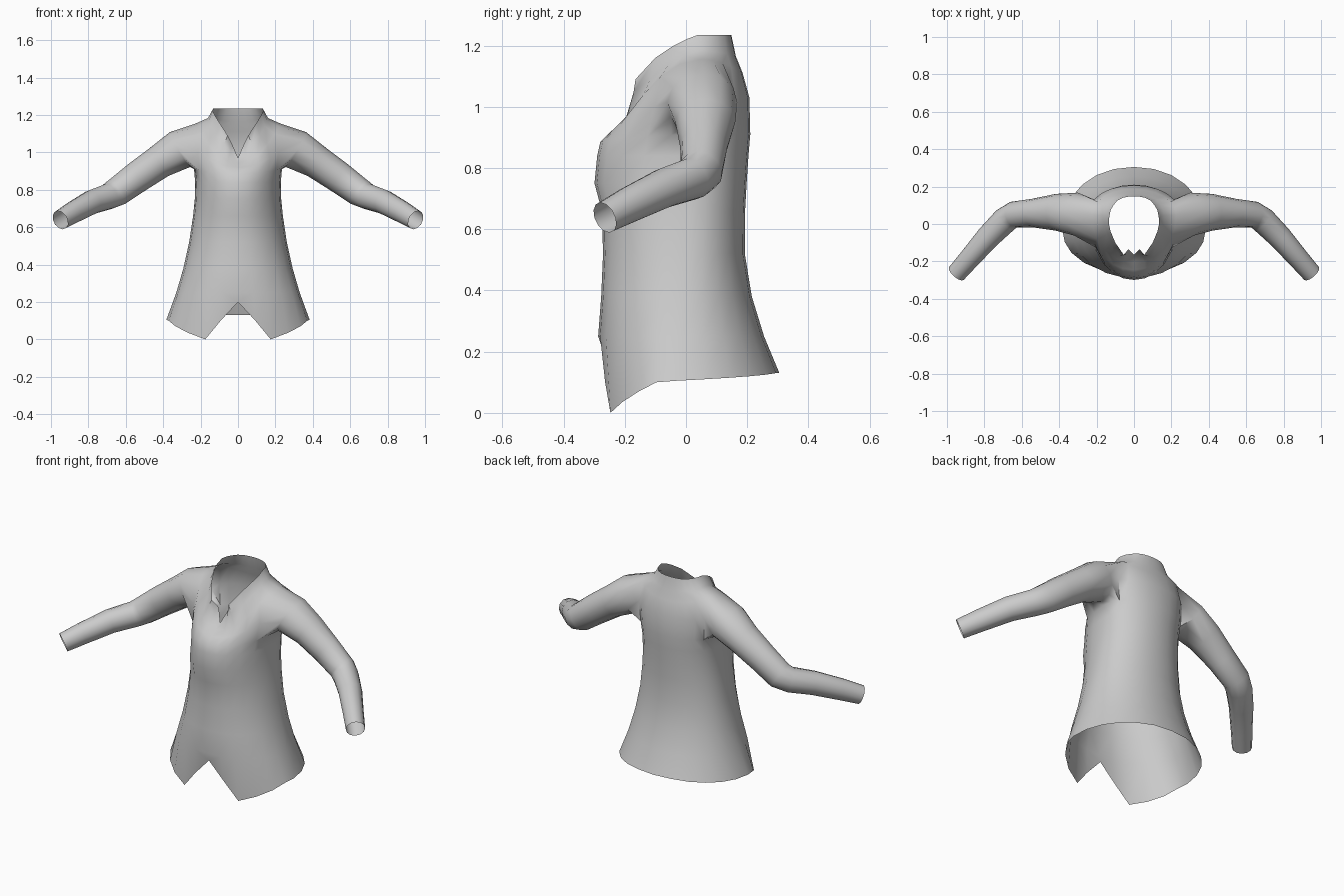
import bpy
import bmesh
from math import sin, cos, radians, pi
from mathutils import Vector

old = bpy.data.objects.get("Cube")
if old:
    bpy.data.objects.remove(old, do_unlink=True)

# One plain cloth colour
cloth = bpy.data.materials.new("grey cloth")
cloth.use_nodes = True
grey = (0.6, 0.6, 0.6, 1)
cloth.diffuse_color = grey
cloth.node_tree.nodes["Principled BSDF"].inputs["Base Color"].default_value = grey

# Column angles of the left half, from centre front round to centre back
ANGLES = [radians(a) for a in (0, 13, 26, 43, 60, 75, 90, 105, 120, 135, 150, 165, 180)]
HEM = (.2, .1, 0, .035, .07, .1, .105, .11, .115, .12, .125, .13, .13)


def power(value, exponent):
    return abs(value) ** exponent * (1 if value >= 0 else -1)


def torso_ring(width, middle, front, back, z_front, z_side, z_back):
    """Half ring of points; height blends from the side to front and back."""
    ring = []
    for a in ANGLES:
        c = power(cos(a), .95)
        end_y, end_z = (front, z_front) if c > 0 else (back, z_back)
        ring.append(Vector((width * power(sin(a), .95),
                            middle + (end_y - middle) * abs(c),
                            z_side + (end_z - z_side) * c * c)))
    return ring


# Body rings from hem to shoulder
rings = [torso_ring(.383, -.03, -.27, .305, 0, 0, 0)]
for point, z in zip(rings[0], HEM):
    point.z = z
for width, middle, front, back, z in (
        (.33, -.02, -.287, .255, .25), (.292, -.01, -.277, .215, .38),
        (.261, 0, -.271, .192, .52), (.24, .01, -.275, .193, .66),
        (.231, .02, -.299, .198, .75), (.229, .03, -.29, .204, .84)):
    rings.append(torso_ring(width, middle, front, back, z, z, z))
rings.append(torso_ring(.235, .04, -.28, .21, .885, .91, .91))
rings.append(torso_ring(.245, .05, -.245, .207, .92, 1.03, 1.03))
rings.append(torso_ring(.225, .05, -.205, .185, .945, 1.155, 1.11))

# Open collar with a notched front, and the neck base below it
collar = [Vector(p) for p in (
    (0, -.165, .97), (.03, -.135, 1.04), (.055, -.165, 1.09), (.1, -.1, 1.16),
    (.125, -.04, 1.2), (.134, 0, 1.22), (.132, .04, 1.235), (.125, .075, 1.235),
    (.11, .1, 1.235), (.09, .125, 1.235), (.06, .14, 1.235), (.03, .146, 1.235),
    (0, .148, 1.235))]
base = [c.lerp(s, .4) for c, s in zip(collar, rings[-1])]
for p in base[3:]:
    p.x *= .95
    p.z -= .02
rings += [base, collar]

bm = bmesh.new()
grid = [[bm.verts.new(p) for p in ring] for ring in rings]

# Body faces, leaving the armhole open
LOW, MID, HIGH = 7, 8, 9
FRONT, SIDE, BACK = 4, 6, 8
for r in range(len(grid) - 1):
    for c in range(len(ANGLES) - 1):
        if LOW <= r < HIGH and FRONT <= c < BACK:
            continue
        bm.faces.new((grid[r][c], grid[r][c + 1], grid[r + 1][c + 1], grid[r + 1][c]))

# Armhole loop: bottom, front, top, back
loop = [grid[LOW][c] for c in range(SIDE, FRONT - 1, -1)]
loop += [grid[MID][FRONT]]
loop += [grid[HIGH][c] for c in range(FRONT, BACK + 1)]
loop += [grid[MID][BACK]]
loop += [grid[LOW][c] for c in range(BACK, SIDE, -1)]

# Sleeve grown from the armhole along a bent arm: centre, depth and height radius
path = [((.31, .053, 1.015), .115, .108), ((.42, .063, .95), .098, .09),
        ((.54, .058, .867), .077, .084), ((.645, .05, .79), .07, .078),
        ((.69, .02, .765), .07, .07), ((.78, -.07, .735), .064, .066),
        ((.88, -.185, .68), .056, .06), ((.95, -.265, .638), .052, .053)]
centres = [Vector(p[0]) for p in path]
for i, (_, depth, height) in enumerate(path):
    along = (centres[min(i + 1, len(path) - 1)] - centres[max(i - 1, 0)]).normalized()
    ahead = along.cross(Vector((0, 0, 1))).normalized()
    up = ahead.cross(along)
    ring = []
    for j in range(len(loop)):
        a = 2 * pi * j / len(loop)
        ring.append(bm.verts.new(centres[i] + ahead * depth * sin(a) - up * height * cos(a)))
    for j in range(len(loop)):
        k = (j + 1) % len(loop)
        bm.faces.new((loop[j], ring[j], ring[k], loop[k]))
    loop = ring

bmesh.ops.recalc_face_normals(bm, faces=bm.faces)
# Turn the cloth outwards if the centre back faces the body
bm.faces.ensure_lookup_table()
back_face = max(bm.faces, key=lambda f: f.calc_center_median().y)
if back_face.normal.y < 0:
    bmesh.ops.reverse_faces(bm, faces=bm.faces)

mesh = bpy.data.meshes.new("shirt")
bm.to_mesh(mesh)
bm.free()
mesh.materials.append(cloth)
shirt = bpy.data.objects.new("shirt", mesh)
bpy.context.collection.objects.link(shirt)

# Right half
mirror = shirt.modifiers.new("right_half", 'MIRROR')
mirror.use_clip = True
mirror.merge_threshold = .001

# Smooth cloth
bpy.ops.object.select_all(action='DESELECT')
shirt.select_set(True)
bpy.context.view_layer.objects.active = shirt
bpy.ops.object.shade_smooth_by_angle(angle=radians(60))
